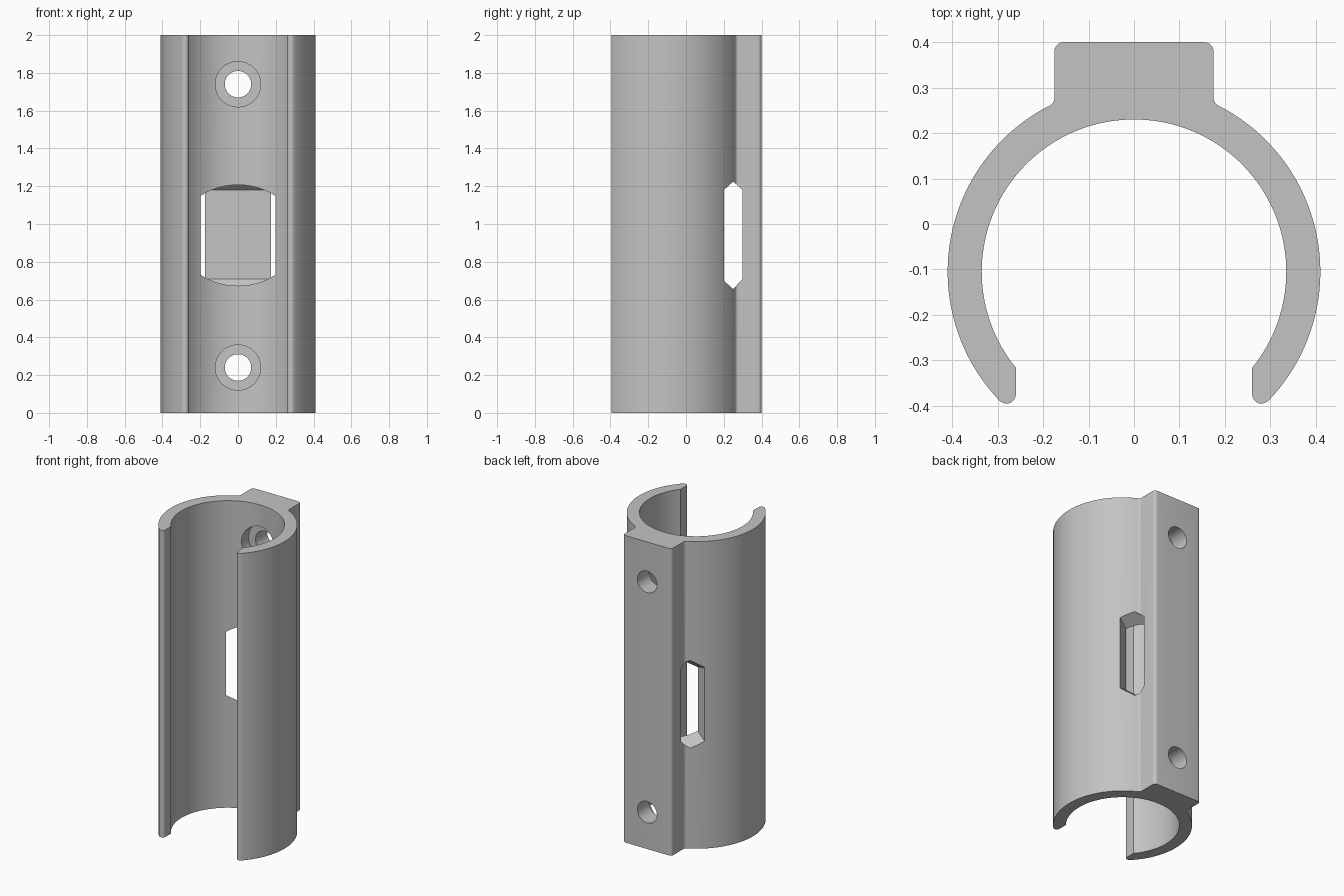
import bpy, bmesh
from math import sin, cos, pi, asin, atan2, radians
from mathutils import Matrix

default = bpy.data.objects.get("Cube")
if default:
    bpy.data.objects.remove(default, do_unlink=True)

HEIGHT = 2.0
AXIS_Y = -0.105          # centre of the clip's ring
R_OUT, R_IN = 0.41, 0.335
R_EDGE = 0.02            # rounding radius

grey = bpy.data.materials.new("light_grey")
grey.use_nodes = True
colour = (0.55, 0.55, 0.55, 1)
grey.diffuse_color = colour
grey.node_tree.nodes["Principled BSDF"].inputs["Base Color"].default_value = colour


def arc(cx, cy, r, a0, a1, n):
    """Points on an arc, angles measured from +x."""
    return [(cx + r * cos(a0 + (a1 - a0) * i / n),
             cy + r * sin(a0 + (a1 - a0) * i / n)) for i in range(n + 1)]


def make_object(name, bm):
    bmesh.ops.recalc_face_normals(bm, faces=bm.faces)
    mesh = bpy.data.meshes.new(name)
    bm.to_mesh(mesh)
    bm.free()
    mesh.materials.append(grey)
    obj = bpy.data.objects.new(name, mesh)
    bpy.context.collection.objects.link(obj)
    return obj


def extrude(points, vec):
    bm = bmesh.new()
    face = bm.faces.new([bm.verts.new(p) for p in points])
    out = bmesh.ops.extrude_face_region(bm, geom=[face])
    verts = [g for g in out["geom"] if isinstance(g, bmesh.types.BMVert)]
    bmesh.ops.translate(bm, verts=verts, vec=vec)
    return bm


# Clip cross-section: right half from the mounting block round to the inner top
half_block = 0.175
fillet_x = half_block + R_EDGE
fillet_t = asin(fillet_x / (R_OUT + R_EDGE))
fillet_y = AXIS_Y + (R_OUT + R_EDGE) * cos(fillet_t)
lip_x, lip_y = 0.28, -0.375
lip_angle = atan2(lip_y - AXIS_Y, lip_x)
inner_start = -pi / 2 + asin((lip_x - R_EDGE) / R_IN)

half = arc(half_block - R_EDGE, 0.4 - R_EDGE, R_EDGE, pi / 2, 0, 6)
half += arc(fillet_x, fillet_y, R_EDGE, pi, 1.5 * pi - fillet_t, 6)
half += arc(0, AXIS_Y, R_OUT, pi / 2 - fillet_t, lip_angle, 48)[1:]
half += arc(lip_x, lip_y, R_EDGE, lip_angle, -pi, 10)[1:]
half += arc(0, AXIS_Y, R_IN, inner_start, pi / 2, 56)
section = half[:-1] + [(0, AXIS_Y + R_IN)] + [(-x, y) for x, y in reversed(half[:-1])]
clip = make_object("tube_clip", extrude([(x, y, 0) for x, y in section], (0, 0, HEIGHT)))

# Strap slot: pointed channel running sideways, with slanted end walls
slot_profile = [(0.3, 1.18), (0.25, 1.225), (0.1, 1.09),
                (0.1, 0.79), (0.25, 0.655), (0.3, 0.71)]
bm = extrude([(-0.6, y, z) for y, z in slot_profile], (1.2, 0, 0))
for side in (1, -1):
    cut = bmesh.ops.bisect_plane(
        bm, geom=bm.verts[:] + bm.edges[:] + bm.faces[:], dist=1e-5,
        plane_co=(side * 0.2, 0.164, 0), plane_no=(side * 0.036, -0.074, 0),
        clear_outer=True)
    edges = [g for g in cut["geom_cut"] if isinstance(g, bmesh.types.BMEdge)]
    bmesh.ops.holes_fill(bm, edges=edges)
cutters = [make_object("slot_cutter", bm)]


# Screw holes: counterbore from inside, plain hole through the block
def cylinder_cutter(name, radius, y_end, z):
    bm = bmesh.new()
    bmesh.ops.create_cone(
        bm, cap_ends=True, segments=48, radius1=radius, radius2=radius, depth=y_end,
        matrix=Matrix.Translation((0, y_end / 2, z)) @ Matrix.Rotation(pi / 2, 4, "X"))
    return make_object(name, bm)


for z in (0.24, 1.74):
    cutters.append(cylinder_cutter("counterbore_cutter", 0.12, 0.28, z))
    cutters.append(cylinder_cutter("screw_hole_cutter", 0.07, 0.5, z))

for cutter in cutters:
    cutter.hide_render = True
    mod = clip.modifiers.new(cutter.name, "BOOLEAN")
    mod.operation = "DIFFERENCE"
    mod.solver = "EXACT"
    mod.object = cutter

# Bake the cuts and drop the helpers
depsgraph = bpy.context.evaluated_depsgraph_get()
final_mesh = bpy.data.meshes.new_from_object(clip.evaluated_get(depsgraph))
clip.modifiers.clear()
clip.data = final_mesh
for cutter in cutters:
    bpy.data.objects.remove(cutter, do_unlink=True)

bpy.ops.object.select_all(action="DESELECT")
clip.select_set(True)
bpy.context.view_layer.objects.active = clip
bpy.ops.object.shade_smooth_by_angle(angle=radians(30))
